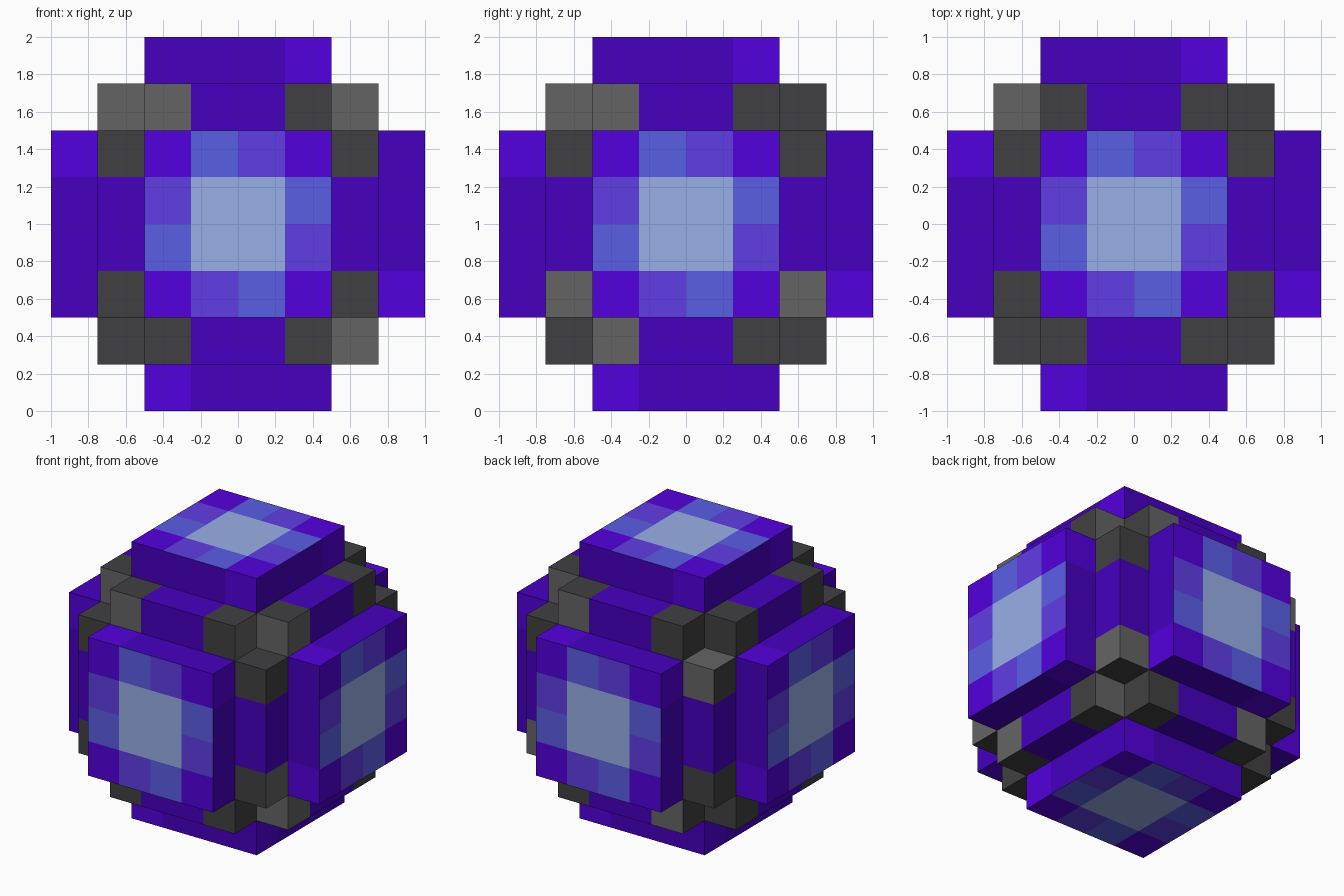
import bpy
import bmesh
from itertools import product
from mathutils import Vector

cube = bpy.data.objects.get("Cube")
if cube:
    bpy.data.objects.remove(cube)


def make_material(name, rgb):
    linear = [((c / 255 + 0.055) / 1.055) ** 2.4 if c > 10 else c / 3295 for c in rgb] + [1.0]
    mat = bpy.data.materials.new(name)
    mat.use_nodes = True
    mat.diffuse_color = linear
    mat.node_tree.nodes["Principled BSDF"].inputs["Base Color"].default_value = linear
    return mat


MATERIALS = [make_material(n, c) for n, c in (
    ("deep purple", (70, 0, 192)), ("bright purple", (83, 0, 221)),
    ("blue", (90, 94, 229)), ("violet", (96, 61, 229)), ("pale blue", (155, 178, 235)),
    ("dark grey", (64, 64, 66)), ("light grey", (100, 100, 100)))]
DEEP, BRIGHT, BLUE, VIOLET, PALE, DARK, LIGHT = range(len(MATERIALS))

X, Y, Z = Vector((1, 0, 0)), Vector((0, 1, 0)), Vector((0, 0, 1))
PLAIN = ("DD..DD", "D....D", "D....D", "DD..DD")

# Each side: outward normal, right and up seen from outside, and the
# light (L) or dark (D) stones of its rim, row by row
SIDES = {
    "front": (-Y, X, Z, ("LL..DL", "D....D", "D....D", "DD..DL")),
    "right": (X, Y, Z, ("LL..DD", "D....D", "L....L", "DL..DD")),
    "back": (Y, -X, Z, ("LL..DD", "D....L", "L....D", "LD..LD")),
    "left": (-X, -Y, Z, PLAIN),
    "top": (Z, X, Y, ("LD..DD", "D....D", "D....D", "DD..DD")),
    "bottom": (-Z, X, -Y, PLAIN),
}
RIM_ROWS = (5, 3, -3, -5)


# Cells sit at odd coordinates from -7 to 7, an eighth of a unit each
def in_core(v):
    size = [abs(c) for c in v]
    return max(size) <= 5 and min(size) < 5


def in_panel(v, d):
    return v.dot(d) == 7 and sorted(abs(c) for c in v)[1] <= 3


def occupied(v):
    return in_core(v) or any(in_panel(v, s[0]) for s in SIDES.values())


def core_color(v, side):
    n, right, up, rows = side
    if sorted(abs(c) for c in v) != [3, 5, 5]:
        return DEEP
    row = rows[RIM_ROWS.index(round(v.dot(up)))]
    return LIGHT if row[(round(v.dot(right)) + 5) // 2] == "L" else DARK


def panel_color(v, side, d):
    n, right, up, rows = side
    if n != d:  # panel edge: one bright end, turning clockwise
        return BRIGHT if v.dot(d.cross(n)) == 3 else DEEP
    r, u = v.dot(right), v.dot(up)
    if abs(r) == abs(u):
        return BRIGHT if abs(r) == 3 else PALE
    outward = right * r if abs(r) == 3 else up * u
    return VIOLET if v.dot(outward.cross(n)) > 0 else BLUE


def build(name, inside, color):
    bm = bmesh.new()
    for cell in product(range(-7, 8, 2), repeat=3):
        v = Vector(cell)
        if not inside(v):
            continue
        for side in SIDES.values():
            n = side[0]
            if occupied(v + 2 * n):
                continue
            a = Vector((n.y, n.z, n.x))
            b = n.cross(a)
            corners = (-a - b, a - b, a + b, b - a)
            face = bm.faces.new([bm.verts.new((v + n + k) / 8 + Z) for k in corners])
            face.material_index = color(v, side)
    bmesh.ops.remove_doubles(bm, verts=bm.verts[:], dist=0.001)
    mesh = bpy.data.meshes.new(name)
    bm.to_mesh(mesh)
    bm.free()
    for mat in MATERIALS:
        mesh.materials.append(mat)
    bpy.context.collection.objects.link(bpy.data.objects.new(name, mesh))


# Notched core with stone corners
build("core_block", in_core, core_color)

# Six raised glowing panels
for side_name, (d, *_) in SIDES.items():
    build(side_name + "_panel",
          lambda v, d=d: in_panel(v, d),
          lambda v, side, d=d: panel_color(v, side, d))
